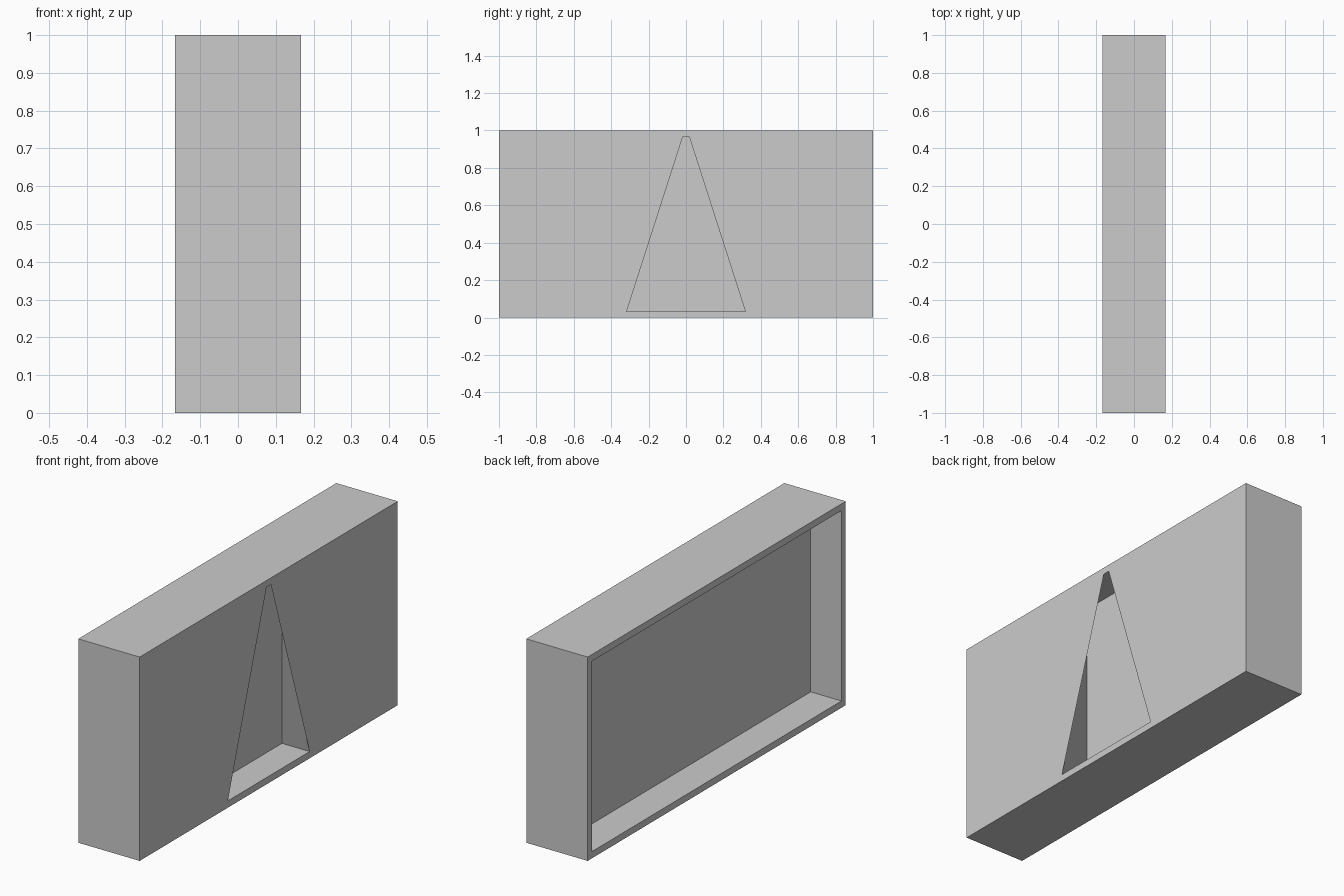
import bpy, bmesh

if "Cube" in bpy.data.objects:
    bpy.data.objects.remove(bpy.data.objects["Cube"])

W = 1 / 6          # half thickness of the wall
RIM = 1 / 30       # border around both recesses


def ring(bm, x, bottom, top, z0, z1):
    """Four-point section: half widths at the bottom and top edges."""
    pts = [(-bottom, z0), (bottom, z0), (top, z1), (-top, z1)]
    return [bm.verts.new((x, y, z)) for y, z in pts]


bm = bmesh.new()
lo, hi = RIM, 1 - RIM

# Sections from the rear recess floor, around the block, into the front pocket
rings = [
    ring(bm, 0, 1 - RIM, 1 - RIM, lo, hi),        # rear recess floor
    ring(bm, -W, 1 - RIM, 1 - RIM, lo, hi),       # rear recess mouth
    ring(bm, -W, 1, 1, 0, 1),                     # outer block, rear
    ring(bm, W, 1, 1, 0, 1),                      # outer block, front
    ring(bm, W, 0.317, 0.017, lo, hi),            # tapered opening
    ring(bm, 1 / 60, 0.317, 0.317, lo, hi),       # pocket back, straight sided
]
for a, b in zip(rings, rings[1:]):
    for j in range(4):
        k = (j + 1) % 4
        quad = [a[j], a[k], b[k], b[j]]
        if j == 3:                                # mirror the split of side 1
            quad = quad[1:] + quad[:1]
        bm.faces.new(quad)
bm.faces.new(rings[0][::-1])
bm.faces.new(rings[-1])
bmesh.ops.recalc_face_normals(bm, faces=bm.faces)

mesh = bpy.data.meshes.new("wall_block")
bm.to_mesh(mesh)
bm.free()
bpy.context.collection.objects.link(bpy.data.objects.new("wall_block", mesh))
